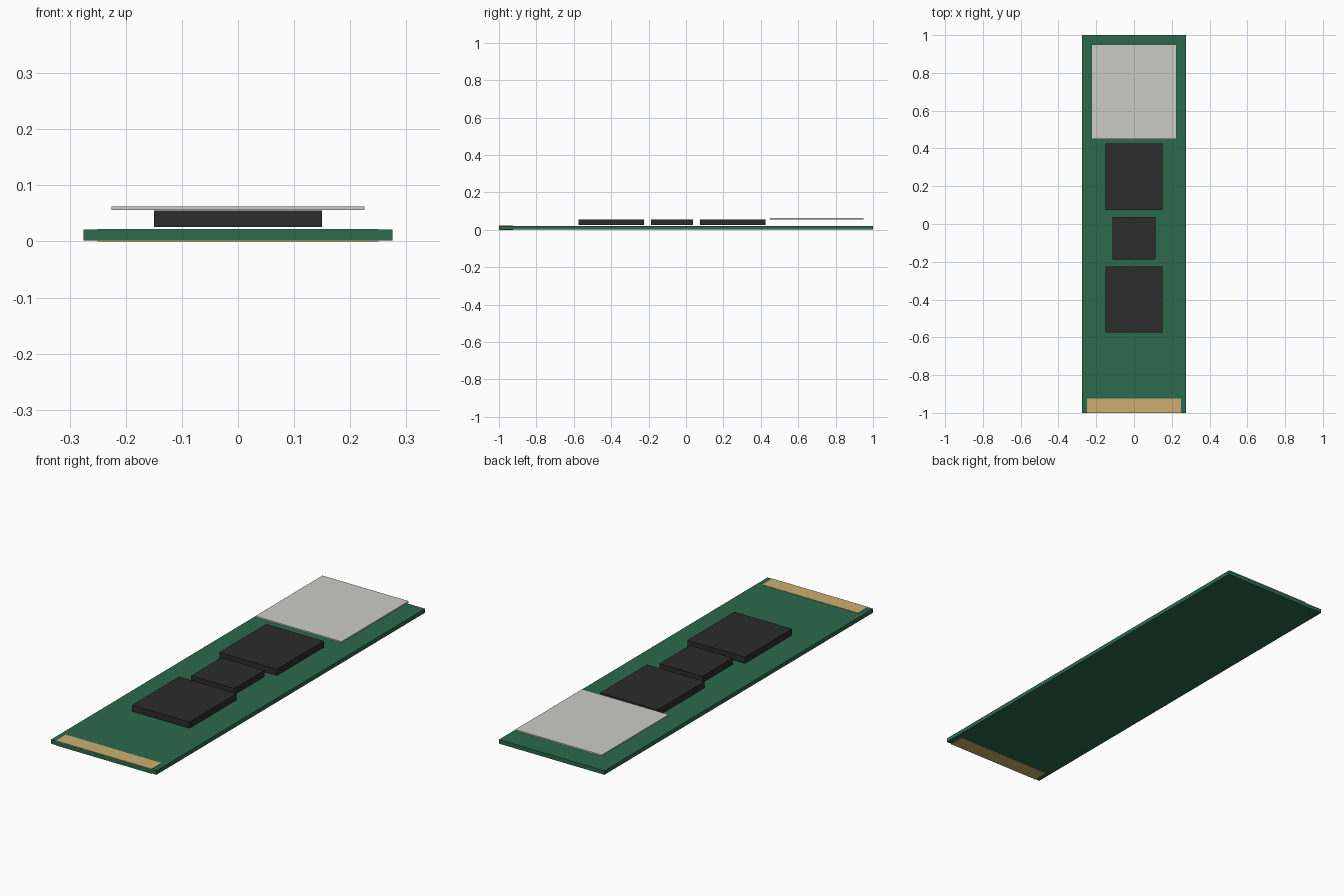
import bpy

if "Cube" in bpy.data.objects:
    bpy.data.objects.remove(bpy.data.objects["Cube"])


def material(name, rgb):
    mat = bpy.data.materials.new(name)
    mat.diffuse_color = (*rgb, 1)
    mat.use_nodes = True
    mat.node_tree.nodes["Principled BSDF"].inputs["Base Color"].default_value = mat.diffuse_color
    return mat


def box(name, half_width, y0, y1, z0, z1, mat):
    """Box centred on x = 0, given by its y and z ranges."""
    bpy.ops.mesh.primitive_cube_add(size=1)
    obj = bpy.context.object
    obj.name = name
    for v in obj.data.vertices:
        v.co.x *= 2 * half_width
        v.co.y = y0 if v.co.y < 0 else y1
        v.co.z = z0 if v.co.z < 0 else z1
    obj.data.materials.append(mat)
    return obj


green = material("board_green", (0.025, 0.14, 0.075))
gold = material("contact_gold", (0.6, 0.43, 0.16))
black = material("chip_black", (0.025, 0.025, 0.025))
pale = material("label_grey", (0.6, 0.6, 0.57))

# Circuit board and the edge contact strip wrapping it
box("circuit_board", 0.275, -1.0, 1.0, 0.002, 0.021, green)
box("edge_contacts", 0.25, -1.0, -0.925, 0.0, 0.0225, gold)

# Row of chips, slightly raised off the board
for name, half_width, y0, y1 in (
    ("memory_chip_front", 0.15, -0.575, -0.225),
    ("controller_chip", 0.1125, -0.1875, 0.0375),
    ("memory_chip_back", 0.15, 0.075, 0.425),
):
    box(name, half_width, y0, y1, 0.0255, 0.055, black)

# Thin label plate above the far end
box("label_plate", 0.225, 0.45, 0.95, 0.056, 0.0625, pale)
